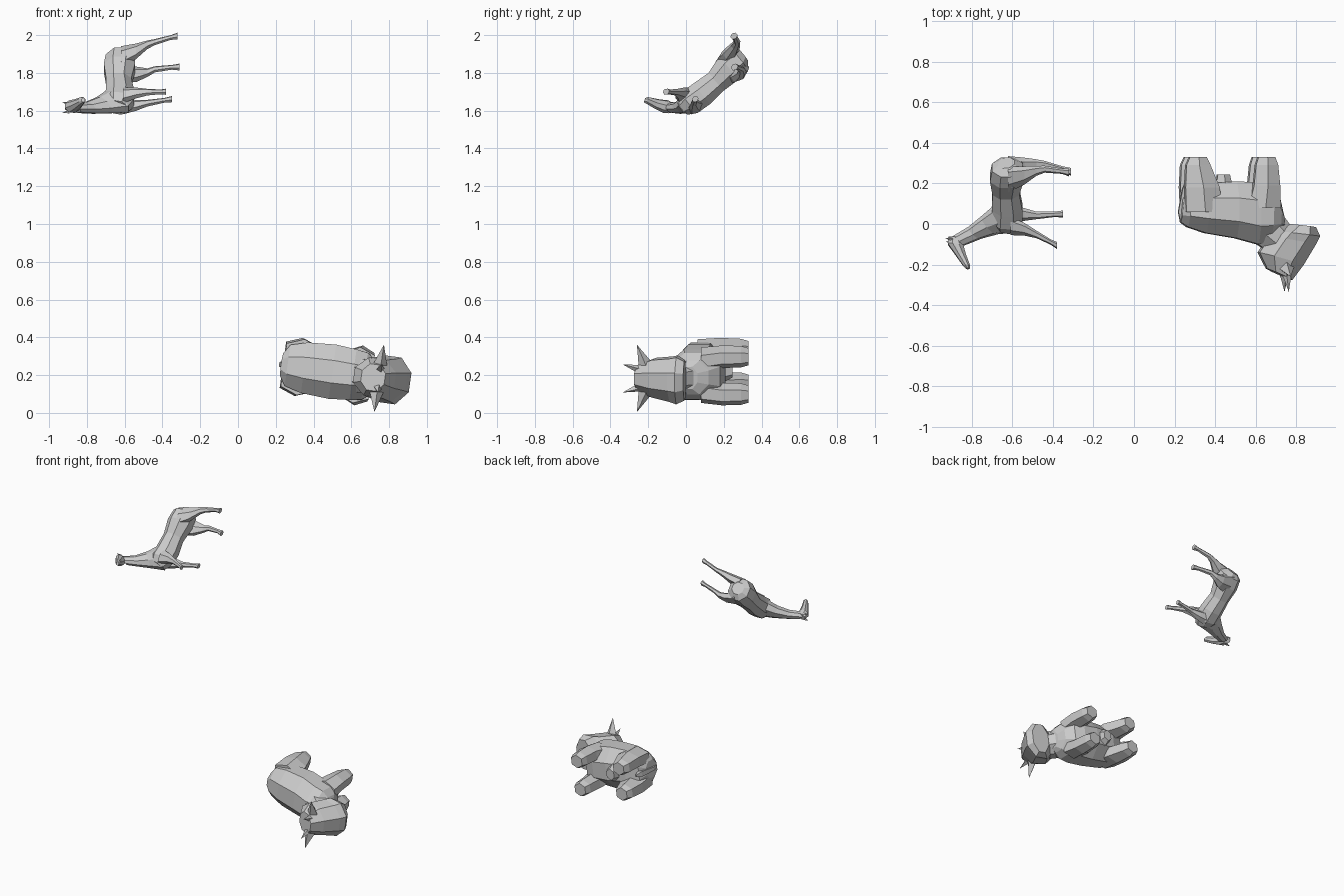
import bpy, math
from mathutils import Vector as V


def frame(origin, f, s, u):
    """Map local (forward, side, up) to world for an animal lying on its side."""
    o, f, s, u = V(origin), V(f).normalized(), V(s).normalized(), V(u).normalized()
    return lambda a, b, c: o + f * a + s * b + u * c


def loft(name, to_world, sections, n=8, side=(0, 1)):
    """Skin rings. Section: two opposite edge points (a1,c1),(a2,c2), half width, side offset."""
    verts, faces = [], []
    k = 1 / math.cos(math.pi / n)
    for a1, c1, a2, c2, hw, b in sections:
        for i in range(n):
            t = 2 * math.pi * (i + .5) / n
            p, q = k * math.cos(t) / 2, k * math.sin(t) * hw
            verts.append(to_world((a1 + a2) / 2 + (a1 - a2) * p + side[0] * q, b + side[1] * q,
                                  (c1 + c2) / 2 + (c1 - c2) * p))
    for j in range(len(sections) - 1):
        for i in range(n):
            i2 = (i + 1) % n
            faces.append((j * n + i, j * n + i2, j * n + n + i2, j * n + n + i))
    faces.append(tuple(range(n))[::-1])
    faces.append(tuple(range(len(verts) - n, len(verts))))
    add(name, verts, faces)


def add(name, verts, faces):
    me = bpy.data.meshes.new(name)
    me.from_pydata(verts, [], faces)
    ob = bpy.data.objects.new(name, me)
    bpy.context.collection.objects.link(ob)
    bpy.context.view_layer.objects.active = ob
    bpy.ops.object.mode_set(mode='EDIT')
    bpy.ops.mesh.select_all(action='SELECT')
    bpy.ops.mesh.normals_make_consistent(inside=False)
    bpy.ops.object.mode_set(mode='OBJECT')


def spike(name, to_world, base, tip, r):
    """Four-sided spike for ears and horns."""
    b, t = to_world(*base), to_world(*tip)
    d = (t - b).normalized()
    x = d.cross(to_world(0, 0, 1) - to_world(0, 0, 0) + V((.11, .07, .03))).normalized()
    y = d.cross(x)
    add(name, [b + x * r, b + y * r, b - x * r, b - y * r, t],
        [(3, 2, 1, 0), (0, 1, 4), (1, 2, 4), (2, 3, 4), (3, 0, 4)])


def leg(name, to_world, joints):
    """Joints: (a, b, c, radius along, radius across)."""
    loft(name, to_world, [(a - r, c, a + r, c, w, b) for a, b, c, r, w in joints], 6)


# ---- cow, lying on its side ----
cow = frame((.5, 0, .218), (.99, 0, -.14), (.14, 0, .99), (0, -1, 0))
loft("cow_body", cow, [
    (-.275, -.01, -.265, -.12, .06, 0), (-.24, .015, -.24, -.17, .11, 0),
    (-.15, .045, -.15, -.20, .135, 0), (0, .07, 0, -.21, .145, 0),
    (.11, .10, .11, -.205, .135, 0), (.17, .085, .18, -.18, .125, 0),
    (.215, .05, .22, -.12, .09, 0), (.24, .03, .235, -.06, .06, 0)])
loft("cow_neck", cow, [(.10, .095, .22, -.06, .09, 0), (.17, .14, .28, .02, .085, 0)])
loft("cow_head", cow, [
    (.155, .22, .28, .275, .07, 0), (.115, .14, .335, .20, .10, 0),
    (.17, .06, .395, .10, .115, 0), (.20, .035, .415, .06, .125, 0),
    (.27, .0, .395, .015, .105, 0)])
loft("cow_udder", cow, [(-.10, -.19, -.02, -.19, .06, 0), (-.09, -.245, -.03, -.245, .035, 0)], 6)
loft("cow_tail", cow, [(-.275, -.01, -.255, -.01, .012, 0), (-.285, -.06, -.265, -.06, .012, 0),
                       (-.265, -.17, -.235, -.17, .018, 0), (-.25, -.21, -.24, -.21, .008, 0)], 4)
for m, sd in ((1, "left"), (-1, "right")):
    leg("cow_front_leg_" + sd, cow, [(.13, .085 * m, -.08, .08, .055), (.14, .10 * m, -.19, .065, .052),
                                     (.14, .10 * m, -.29, .055, .05), (.14, .10 * m, -.33, .042, .04)])
    leg("cow_hind_leg_" + sd, cow, [(-.17, .08 * m, -.06, .09, .06), (-.18, .092 * m, -.18, .085, .055),
                                    (-.20, .09 * m, -.29, .06, .05), (-.20, .09 * m, -.33, .042, .04)])
    spike("cow_ear_" + sd, cow, (.245, .07 * m, .215), (.25, .18 * m, .26), .038)
    spike("cow_horn_" + sd, cow, (.25, .05 * m, .25), (.255, .075 * m, .335), .022)

# ---- horse, hind end up ----
horse = frame((-.62, .14, 1.76), (0, -.77, -.64), (0, -.64, .77), (-1, 0, 0))
loft("horse_body", horse, [
    (-.205, .05, -.215, -.03, .04, 0), (-.18, .08, -.185, -.07, .075, 0),
    (-.11, .09, -.11, -.075, .08, -.005), (-.01, .078, -.01, -.055, .062, -.018),
    (.09, .08, .09, -.07, .07, -.018), (.16, .085, .175, -.07, .07, -.012),
    (.20, .07, .225, -.035, .045, -.01)])
loft("horse_neck", horse, [
    (.10, .08, .225, -.04, .055, -.01), (.15, .13, .24, .05, .042, -.008),
    (.205, .195, .26, .13, .032, .005), (.245, .275, .285, .215, .027, .03)])
loft("horse_head", horse, [
    (.25, .295, .26, .235, .022, .02), (.27, .297, .285, .22, .033, .05),
    (.30, .262, .31, .207, .026, .09), (.333, .222, .333, .188, .018, .14),
    (.343, .208, .343, .19, .012, .15)], 8, (-.84, .54))
for m, sd in ((1, "left"), (-1, "right")):
    spike("horse_ear_" + sd, horse, (.262 - .018 * m, .03 + .012 * m, .275),
          (.26 - .025 * m, .03 + .016 * m, .31), .011)
leg("horse_hind_leg_left", horse, [(-.14, .045, 0, .065, .035), (-.175, .055, -.08, .045, .028),
                                   (-.215, .067, -.14, .023, .018), (-.23, .073, -.18, .016, .013),
                                   (-.238, .098, -.265, .012, .011), (-.238, .108, -.30, .018, .015)])
leg("horse_hind_leg_right", horse, [(-.13, -.05, 0, .065, .035), (-.13, -.066, -.08, .045, .028),
                                    (-.145, -.067, -.14, .023, .018), (-.156, -.053, -.18, .016, .013),
                                    (-.145, -.03, -.27, .012, .011), (-.135, -.02, -.31, .018, .015)])
leg("horse_front_leg_left", horse, [(.165, .035, -.01, .045, .03), (.17, .055, -.08, .03, .022),
                                    (.187, .075, -.14, .017, .015), (.215, .10, -.21, .012, .011),
                                    (.227, .111, -.24, .016, .014)])
leg("horse_front_leg_right", horse, [(.155, -.05, -.01, .045, .03), (.156, -.042, -.08, .03, .022),
                                     (.152, -.03, -.14, .017, .015), (.138, -.022, -.23, .012, .011),
                                     (.133, -.018, -.27, .016, .014)])
